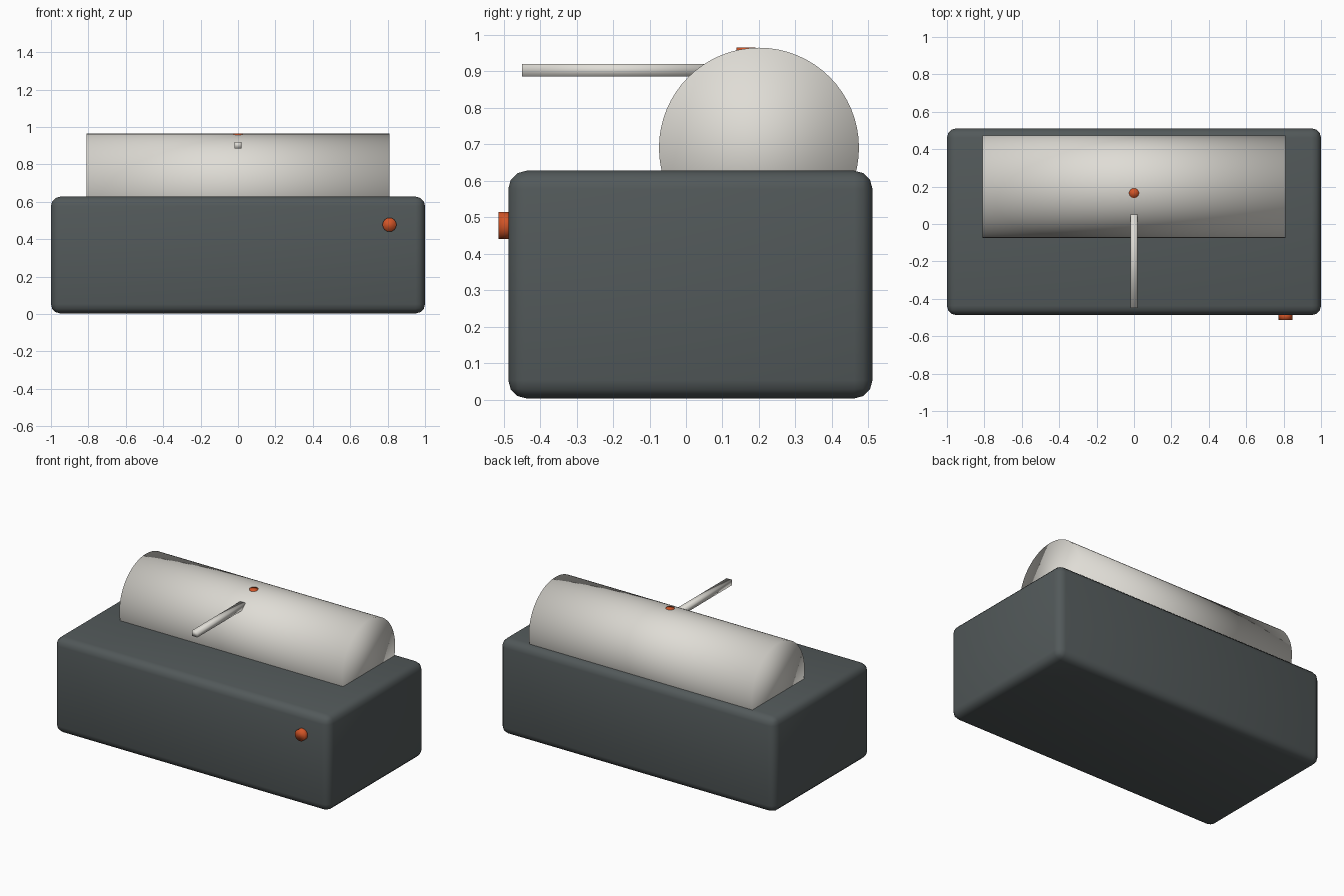
import bpy
from math import radians

default = bpy.data.objects.get("Cube")
if default:
    bpy.data.objects.remove(default, do_unlink=True)


def material(name, rgb):
    mat = bpy.data.materials.new(name)
    mat.use_nodes = True
    mat.diffuse_color = (*rgb, 1)
    bsdf = mat.node_tree.nodes["Principled BSDF"]
    bsdf.inputs["Base Color"].default_value = (*rgb, 1)
    bsdf.inputs["Roughness"].default_value = 0.6
    return mat


charcoal = material("charcoal", (0.085, 0.1, 0.102))
ivory = material("ivory", (0.74, 0.72, 0.67))
orange = material("orange", (0.65, 0.09, 0.02))


def finish(name, mat):
    obj = bpy.context.object
    obj.name = name
    obj.data.materials.append(mat)
    bpy.ops.object.transform_apply(location=False, rotation=True, scale=True)
    bpy.ops.object.shade_smooth()
    return obj


def box(name, mat, low, high):
    centre = [(a + b) / 2 for a, b in zip(low, high)]
    size = [b - a for a, b in zip(low, high)]
    bpy.ops.mesh.primitive_cube_add(size=1, location=centre)
    bpy.context.object.scale = size
    return finish(name, mat)


def cylinder(name, mat, centre, radius, depth, rotation=(0, 0, 0), sides=32):
    bpy.ops.mesh.primitive_cylinder_add(
        vertices=sides, radius=radius, depth=depth,
        location=centre, rotation=rotation)
    return finish(name, mat)


# Rounded housing
body = box("body", charcoal, (-1, -0.487, 0.003), (1, 0.511, 0.627))
bevel = body.modifiers.new("rounded_edges", 'BEVEL')
bevel.width = 0.05
bevel.segments = 3

# Drum half sunk into the top of the housing, softly shaded over its ends
cylinder("drum", ivory, (0, 0.2, 0.69), 0.274, 1.62, (0, radians(90), 0), 64)

# Lever reaching forward from the drum
box("lever", ivory, (-0.02, -0.45, 0.885), (0.02, 0.1, 0.92))

# Indicator light on the drum and knob on the front
cylinder("indicator_light", orange, (0, 0.165, 0.955), 0.026, 0.019)
cylinder("front_knob", orange, (0.81, -0.493, 0.477), 0.037, 0.042,
         (radians(90), 0, 0))
